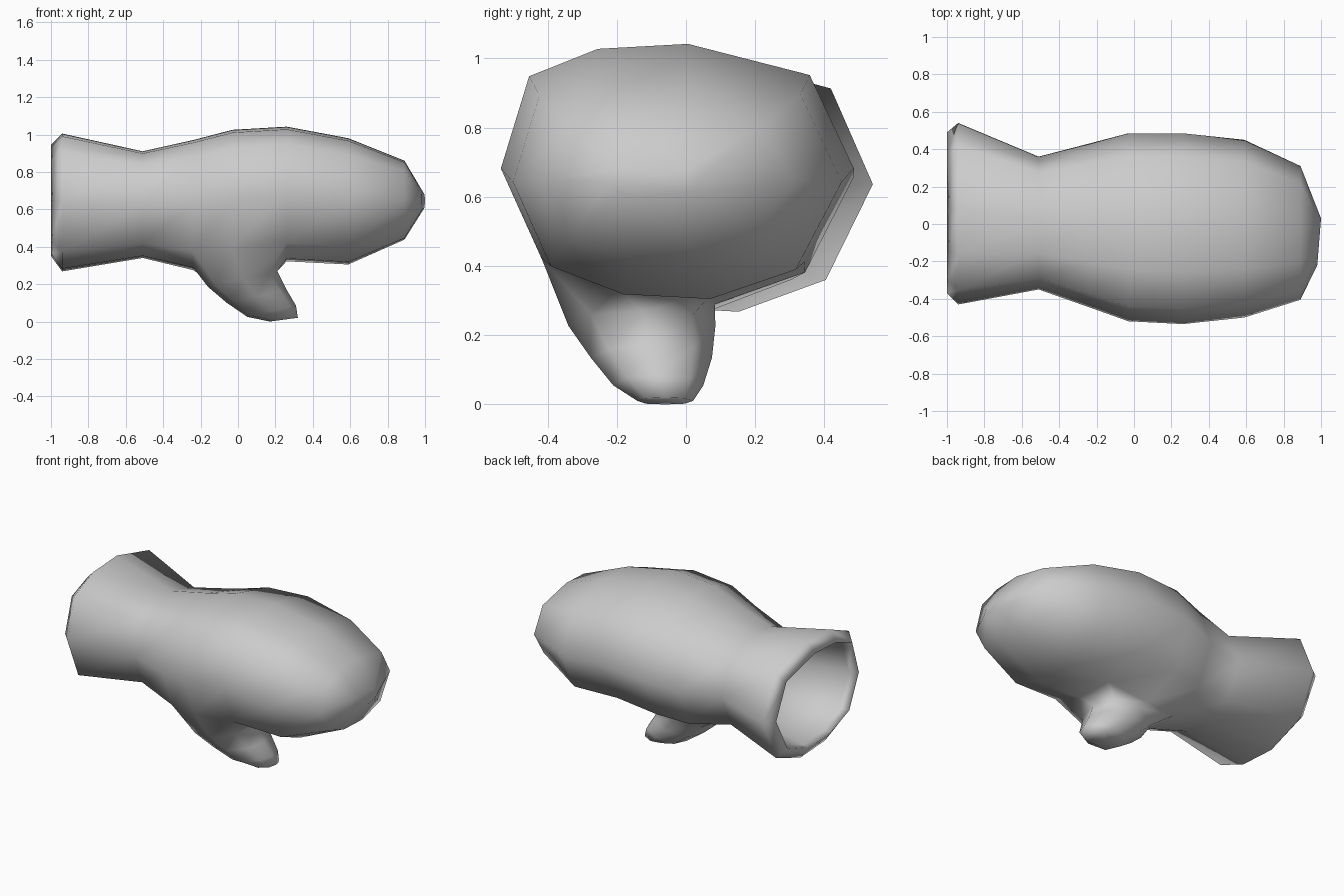
import bpy, bmesh

if "Cube" in bpy.data.objects:
    bpy.data.objects.remove(bpy.data.objects["Cube"])

bm = bmesh.new()

# Ten-sided cross-section, as fractions of half width and half height
SECTION = [(0.06, 1), (0.75, 0.75), (1, 0), (0.72, -0.75), (0.2, -1),
           (-0.33, -0.96), (-0.77, -0.72), (-1, 0), (-0.84, 0.74), (-0.45, 0.96)]
N = len(SECTION)


def section_ring(x, y0, y1, z0, z1, shear=0.0):
    cy, cz, ry, rz = (y0 + y1) / 2, (z0 + z1) / 2, (y1 - y0) / 2, (z1 - z0) / 2
    return [bm.verts.new((x + shear * u, cy + u * ry, cz + v * rz)) for u, v in SECTION]


def bridge(a, b, skip=()):
    n = len(a)
    for i in range(n):
        if i not in skip:
            j = (i + 1) % n
            bm.faces.new((a[i], a[j], b[j], b[i]))


# Hand and cuff: lining, rim, outside, finger end
body = [section_ring(*r) for r in [
    (-0.50, -0.30, 0.31, 0.39, 0.86),
    (-0.93, -0.36, 0.46, 0.35, 0.93),
    (-1.00, -0.37, 0.49, 0.35, 0.945),
    (-0.94, -0.43, 0.54, 0.268, 1.005),
    (-0.51, -0.35, 0.36, 0.34, 0.91),
    (-0.24, -0.445, 0.43, 0.275, 0.97),
    (-0.03, -0.52, 0.485, 0.29, 1.025),
    (0.26, -0.535, 0.485, 0.322, 1.042),
    (0.59, -0.50, 0.45, 0.305, 0.98),
    (0.89, -0.405, 0.31, 0.438, 0.86),
    (0.99, -0.22, 0.03, 0.60, 0.69, 0.01)]]
THUMB_START = 5
for k in range(len(body) - 1):
    # leave a two-by-two opening underneath for the thumb
    bridge(body[k], body[k + 1], (4, 5) if k in (THUMB_START, THUMB_START + 1) else ())
bm.faces.new(body[0])
bm.faces.new(body[-1])

# Thumb: starts from the rim of the opening
a, b, c = body[THUMB_START:THUMB_START + 3]
previous = [a[6], a[5], a[4], b[4], c[4], c[5], c[6], b[6]]
bm.verts.remove(b[5])
LOOP = [(-0.78, -0.7), (-1, 0), (-0.78, 0.7), (0, 1),
        (0.78, 0.7), (1, 0), (0.78, -0.7), (0, -1)]
for x0, z0, x1, z1, y0, y1 in [
        (-0.16, 0.185, 0.21, 0.27, -0.34, 0.085),
        (-0.06, 0.10, 0.26, 0.17, -0.275, 0.075),
        (0.05, 0.025, 0.31, 0.085, -0.21, 0.05),
        (0.17, 0.0, 0.32, 0.02, -0.14, 0.02)]:
    ring = []
    for u, v in LOOP:
        t, s = (1 + u) / 2, (1 + v) / 2
        ring.append(bm.verts.new((x0 + (x1 - x0) * t, y0 + (y1 - y0) * s, z0 + (z1 - z0) * t)))
    bridge(previous, ring)
    previous = ring
bm.faces.new(previous)

bmesh.ops.recalc_face_normals(bm, faces=bm.faces)
for f in bm.faces:
    f.smooth = True
mesh = bpy.data.meshes.new("mitten")
bm.to_mesh(mesh)
bm.free()
bpy.context.collection.objects.link(bpy.data.objects.new("mitten", mesh))
